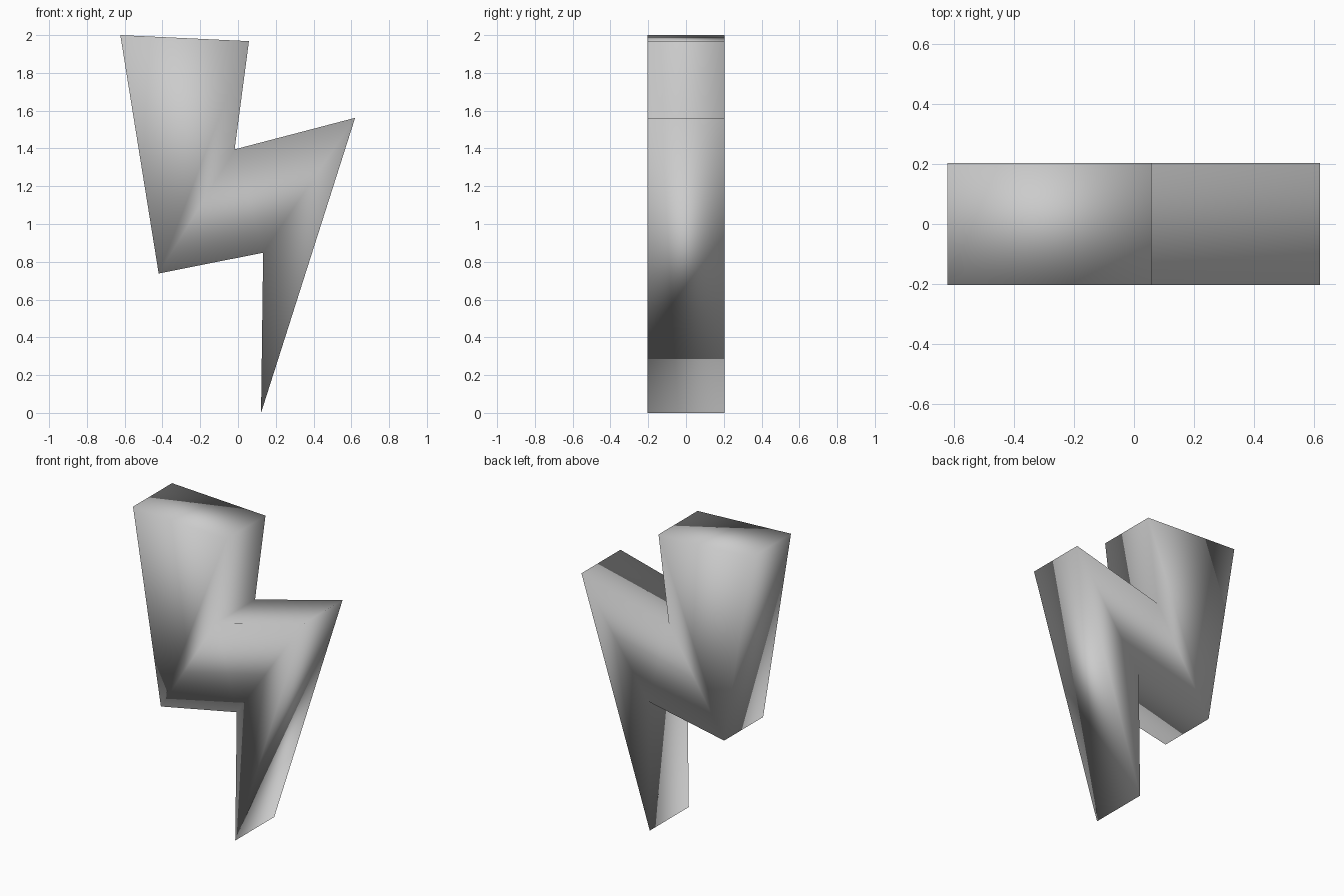
import bpy
import bmesh

# Remove the default cube
cube = bpy.data.objects.get("Cube")
if cube:
    bpy.data.objects.remove(cube, do_unlink=True)

# Plain grey material
grey = bpy.data.materials.new("light_grey")
grey.use_nodes = True
colour = (0.6, 0.6, 0.6, 1)
grey.diffuse_color = colour
grey.node_tree.nodes["Principled BSDF"].inputs["Base Color"].default_value = colour

# Bolt outline in x and z
outline = [(-0.623, 2.0), (-0.42, 0.738), (0.133, 0.848), (0.122, 0.0),
           (0.62, 1.562), (-0.018, 1.395), (0.058, 1.968)]
half_depth = 0.203

# Extrude the outline from front to back
bm = bmesh.new()
front = bm.faces.new([bm.verts.new((x, -half_depth, z)) for x, z in outline])
back = bmesh.ops.extrude_face_region(bm, geom=[front], use_keep_orig=True)
for v in back["geom"]:
    if isinstance(v, bmesh.types.BMVert):
        v.co.y = half_depth
bmesh.ops.recalc_face_normals(bm, faces=bm.faces)

# Soft shading across every edge
for face in bm.faces:
    face.smooth = True

mesh = bpy.data.meshes.new("lightning_bolt")
bm.to_mesh(mesh)
bm.free()
mesh.materials.append(grey)
bolt = bpy.data.objects.new("lightning_bolt", mesh)
bpy.context.collection.objects.link(bolt)
